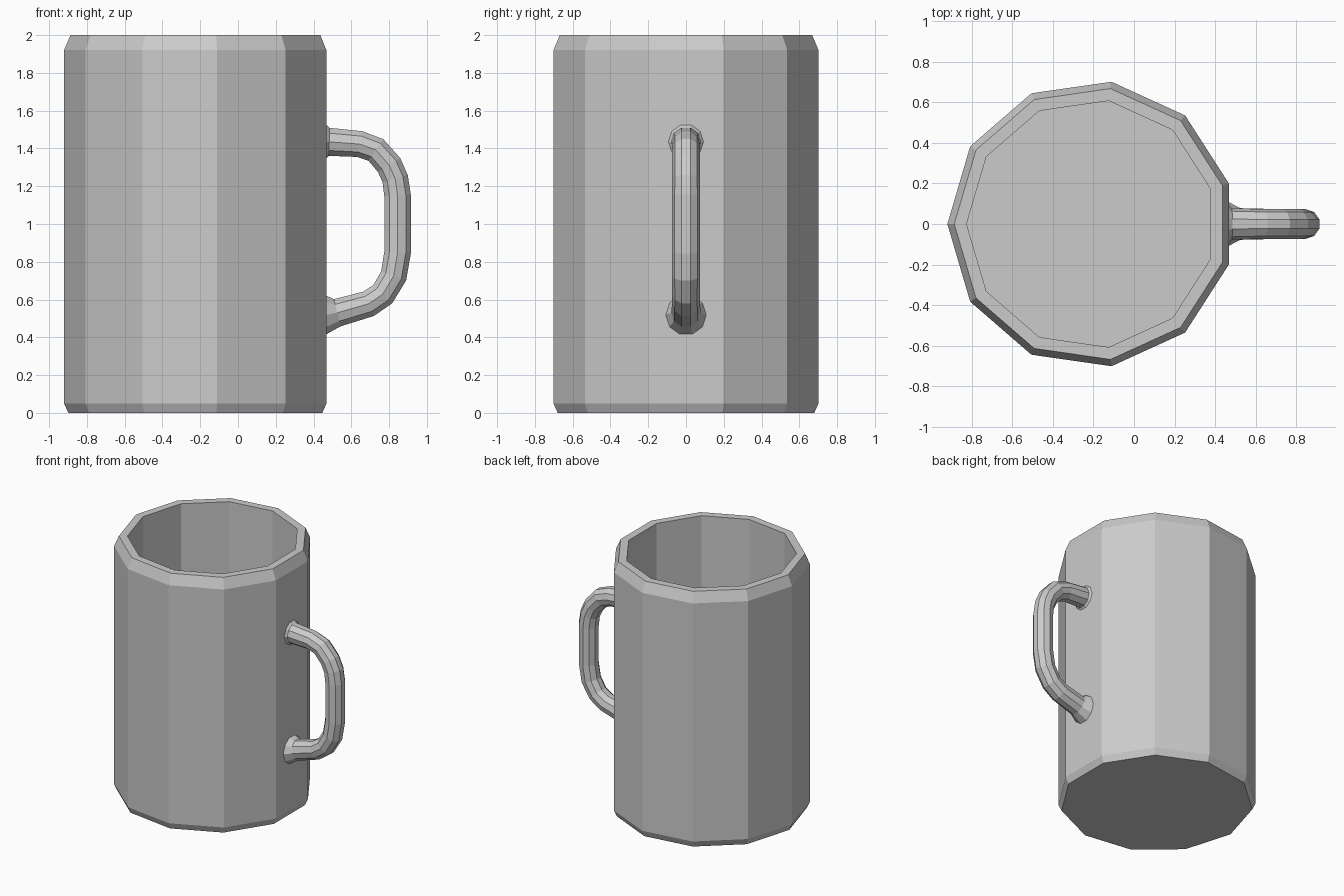
import bpy, bmesh
from math import sin, cos, pi
from mathutils import Vector

if "Cube" in bpy.data.objects:
    bpy.data.objects.remove(bpy.data.objects["Cube"])


def make_object(name, rings, closed_ends):
    """Skin a sequence of equal-length vertex rings into a flat-shaded mesh."""
    bm = bmesh.new()
    loops = [[bm.verts.new(p) for p in ring] for ring in rings]
    n = len(loops[0])
    for a, b in zip(loops, loops[1:]):
        for i in range(n):
            j = (i + 1) % n
            bm.faces.new((a[i], a[j], b[j], b[i]))
    if closed_ends:
        bm.faces.new(loops[0][::-1])
        bm.faces.new(loops[-1])
    bmesh.ops.recalc_face_normals(bm, faces=bm.faces[:])
    mesh = bpy.data.meshes.new(name)
    bm.to_mesh(mesh)
    bm.free()
    obj = bpy.data.objects.new(name, mesh)
    bpy.context.collection.objects.link(obj)
    return obj


# Mug body: eleven-sided, bevelled at base and lip, hollow inside
SIDES, CX = 11, -0.212
profile = [(0.686, 0), (0.709, 0.05), (0.709, 1.92), (0.675, 2.0),
           (0.614, 2.0), (0.614, 0.1)]
body_rings = [[(CX + r * cos(pi + 2 * pi * i / SIDES),
                r * sin(pi + 2 * pi * i / SIDES), z) for i in range(SIDES)]
              for r, z in profile]
make_object("mug_body", body_rings, True)

# Handle: tube along a side path (x, z, radius), flared where it meets the body
path = [(0.463, 1.435, 0.098), (0.483, 1.435, 0.078), (0.645, 1.423, 0.073),
        (0.73, 1.392, 0.073), (0.80, 1.312, 0.073), (0.832, 1.24, 0.073),
        (0.845, 1.15, 0.074), (0.845, 0.85, 0.074), (0.824, 0.725, 0.074),
        (0.766, 0.628, 0.073), (0.69, 0.577, 0.074), (0.525, 0.530, 0.078),
        (0.463, 0.518, 0.11)]
points = [Vector((x, 0, z)) for x, z, r in path]
across = Vector((0, 1, 0))
handle_rings = []
for k, p in enumerate(points):
    if k in (0, len(points) - 1):
        out = Vector((0, 0, 1 if k == 0 else -1))   # ends lie flat on the wall
    else:
        t = ((points[k + 1] - p).normalized() + (p - points[k - 1]).normalized()).normalized()
        out = Vector((-t.z, 0, t.x))
    r = path[k][2]
    handle_rings.append([p + r * (cos(a) * out + sin(a) * across)
                         for a in [2 * pi * (i + 0.5) / 10 for i in range(10)]])
make_object("handle", handle_rings, True)
